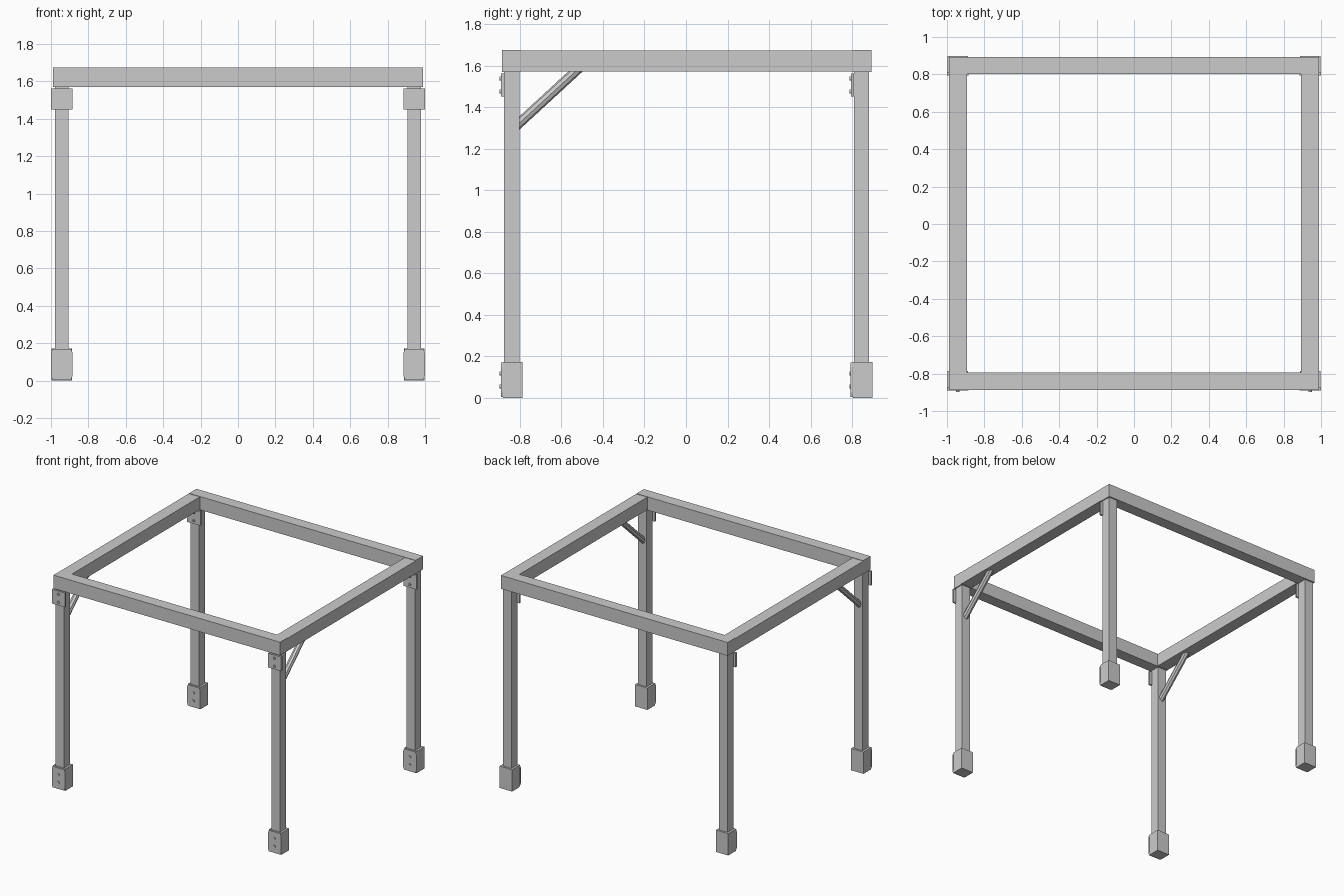
import bpy, bmesh, math
from mathutils import Vector

if "Cube" in bpy.data.objects:
    bpy.data.objects.remove(bpy.data.objects["Cube"])


def add_object(name, bm):
    bmesh.ops.recalc_face_normals(bm, faces=bm.faces)
    me = bpy.data.meshes.new(name)
    bm.to_mesh(me)
    bm.free()
    ob = bpy.data.objects.new(name, me)
    bpy.context.collection.objects.link(ob)
    return ob


def box(name, x0, x1, y0, y1, z0, z1):
    bm = bmesh.new()
    bmesh.ops.create_cube(bm, size=1)
    for v in bm.verts:
        v.co = Vector(((x0 + x1) / 2 + v.co.x * (x1 - x0),
                       (y0 + y1) / 2 + v.co.y * (y1 - y0),
                       (z0 + z1) / 2 + v.co.z * (z1 - z0)))
    return add_object(name, bm)


def rod(name, a, b, r, sides):
    a, b = Vector(a), Vector(b)
    bm = bmesh.new()
    bmesh.ops.create_cone(bm, cap_ends=True, segments=sides,
                          radius1=r, radius2=r, depth=(b - a).length)
    bmesh.ops.rotate(bm, verts=bm.verts, cent=(0, 0, 0),
                     matrix=Vector((0, 0, 1)).rotation_difference(b - a).to_matrix())
    bmesh.ops.translate(bm, verts=bm.verts, vec=(a + b) / 2)
    return add_object(name, bm)


def plate(name, profile, x, y0, y1):
    # x/z outline extruded along y
    bm = bmesh.new()
    f = bm.faces.new([bm.verts.new((x + px, y0, pz)) for px, pz in profile])
    ext = bmesh.ops.extrude_face_region(bm, geom=[f])
    bmesh.ops.translate(bm, vec=(0, y1 - y0, 0),
                        verts=[g for g in ext["geom"] if isinstance(g, bmesh.types.BMVert)])
    return add_object(name, bm)


LEG_X = 0.942
FOOT_PLATE = [(-0.05, 0.004), (0.05, 0.004), (0.057, 0.025), (0.057, 0.148),
              (0.05, 0.169), (-0.05, 0.169), (-0.057, 0.148), (-0.057, 0.025)]

# top frame: front and back beams run full width, side beams fit between
box("front_beam", -0.988, 0.988, -0.887, -0.795, 1.57, 1.675)
box("back_beam", -0.988, 0.988, 0.801, 0.893, 1.57, 1.675)
for side, s in (("left", -1), ("right", 1)):
    cx = s * LEG_X
    box(f"{side}_beam", cx - 0.048, cx + 0.048, -0.795, 0.801, 1.572, 1.672)

    for end, cy in (("front", -0.839), ("back", 0.845)):
        n = f"{end}_{side}"
        # post and foot block
        box(f"{n}_leg", cx - 0.037, cx + 0.037, cy - 0.037, cy + 0.037, 0.16, 1.571)
        box(f"{n}_foot", cx - 0.054, cx + 0.054, cy - 0.042, cy + 0.052, 0, 0.172)
        # bolted plates, all on the front-facing side
        plate(f"{n}_foot_plate", FOOT_PLATE, cx, cy - 0.052, cy - 0.042)
        box(f"{n}_bracket", cx - 0.057, cx + 0.057, cy - 0.051, cy - 0.036, 1.45, 1.562)
        for i, z in enumerate((0.055, 0.117, 1.475, 1.538)):
            rod(f"{n}_bolt_{i}", (cx, cy - 0.05, z), (cx, cy - 0.059, z), 0.01, 12)

    # diagonal brace under the front corner, ends buried in leg and beam
    rod(f"{side}_brace", (cx, -0.825, 1.302), (cx, -0.5, 1.601), 0.0235, 8)
